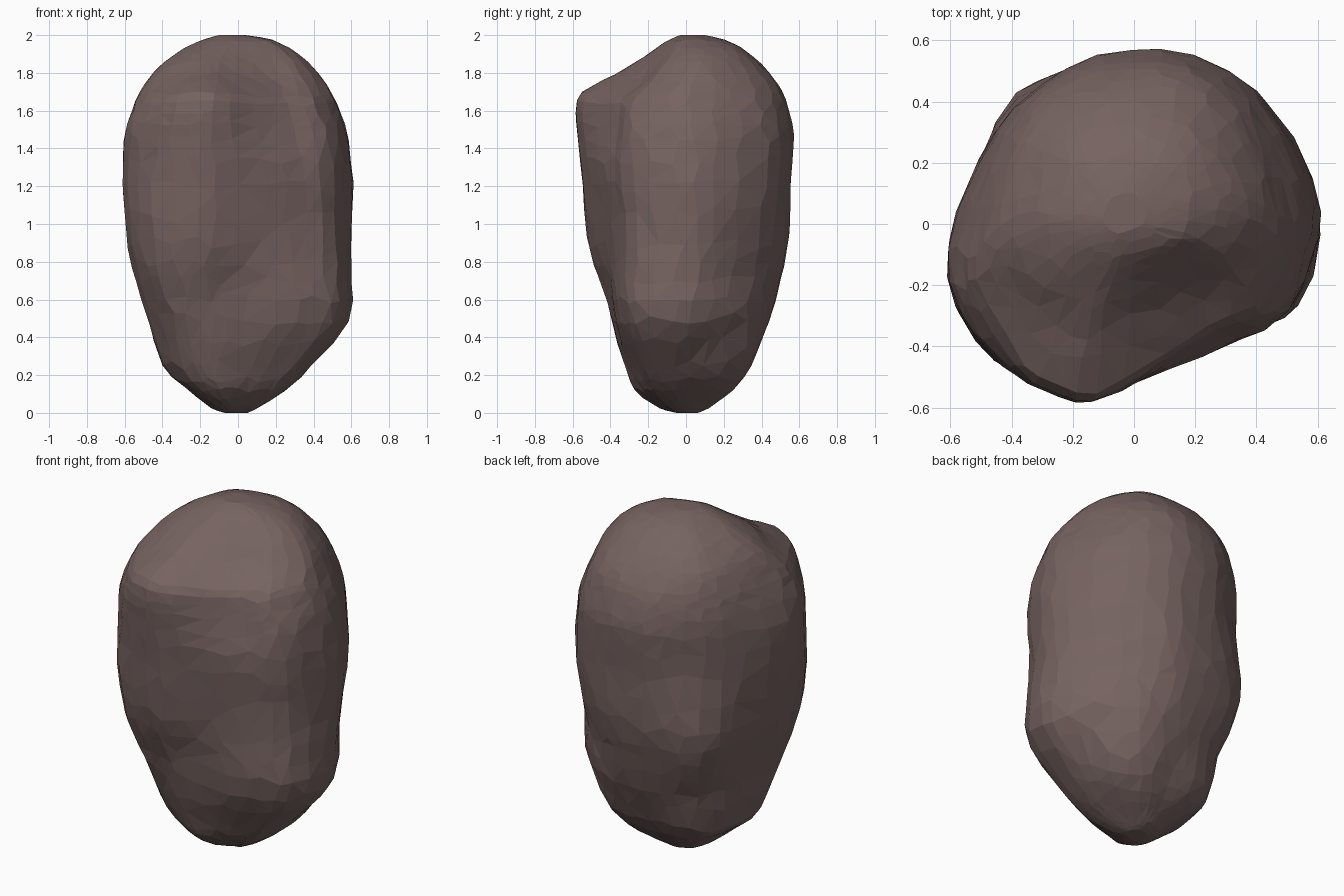
import bpy
import bmesh
import random
from mathutils import Vector, noise

random.seed(4)
cube = bpy.data.objects.get("Cube")
if cube:
    bpy.data.objects.remove(cube, do_unlink=True)

# Stone silhouette by height: z, left x, right x, front y, back y
LEVELS = [
    (0, -.07, .05, -.05, .06), (.03, -.15, .11, -.15, .13),
    (.12, -.26, .24, -.27, .24), (.25, -.4, .365, -.32, .33),
    (.5, -.465, .565, -.4, .45), (.7, -.515, .585, -.445, .5),
    (.9, -.56, .595, -.49, .545), (1.2, -.605, .605, -.54, .555),
    (1.45, -.6, .58, -.57, .57), (1.6, -.56, .535, -.58, .545),
    (1.7, -.52, .49, -.55, .51), (1.8, -.45, .42, -.36, .44),
    (1.9, -.34, .32, -.2, .34), (1.97, -.2, .2, -.1, .22),
    (2, -.1, .04, -.03, .1),
]

# Lopsided cross-section, with a slanted flat front
OUTLINE = [
    (-.6, -.08), (-.51, .22), (-.4, .41), (-.2, .53), (.02, .575), (.22, .555),
    (.425, .425), (.575, .16), (.6, -.06), (.5, -.31), (.35, -.4), (.14, -.49),
    (-.13, -.575), (-.25, -.56), (-.43, -.47), (-.57, -.28),
]

# Local swellings and hollows: centre, push, radius
SWELLINGS = [
    # Front corners and brow
    (Vector((.42, -.25, .48)), Vector((.045, -.06, 0)), .6),
    (Vector((-.42, -.35, .8)), Vector((-.045, -.05, 0)), .6),
    (Vector((.25, -.38, 1.68)), Vector((-.025, .065, -.025)), .45),
    (Vector((-.42, -.35, 1.74)), Vector((.025, .015, -.01)), .3),
    # Front dent
    (Vector((-.05, -.42, .62)), Vector((0, .03, 0)), .3),
    # Back corners
    (Vector((-.36, .38, .75)), Vector((-.035, .035, 0)), .4),
    (Vector((-.42, .4, 1.35)), Vector((.02, -.02, 0)), .4),
    (Vector((-.26, .22, .25)), Vector((-.03, .025, 0)), .3),
    (Vector((.42, .38, .75)), Vector((-.03, -.03, 0)), .45),
    (Vector((.26, .24, .2)), Vector((.05, .05, 0)), .3),
]


def spline(points, t, closed=False):
    """Catmull-Rom point at index position t."""
    n = len(points)
    i = int(t)
    f = t - i
    picks = [(i + k) % n if closed else min(max(i + k, 0), n - 1) for k in (-1, 0, 1, 2)]
    return [b + .5 * f * (c - a + f * (2 * a - 5 * b + 4 * c - d + f * (3 * (b - c) + d - a)))
            for a, b, c, d in zip(*(points[p] for p in picks))]


def surface_point(level, side):
    """Place an outline point inside the bounds of one level."""
    z, x0, x1, y0, y1 = spline(LEVELS, level)
    u, v = spline(OUTLINE, side % len(OUTLINE), closed=True)
    base = Vector(((x0 + x1) / 2 + u / .6 * (x1 - x0) / 2,
                   (y0 + y1) / 2 + v / .575 * (y1 - y0) / 2, z))
    p = base.copy()
    for centre, push, radius in SWELLINGS:
        p += push * max(0, 1 - ((base - centre).length / radius) ** 2) ** 2
    # Weathered unevenness
    if .05 < z < 1.95:
        p += noise.noise_vector(p * 6) * .006
    return p


# Stacked rings with slightly irregular spacing
bm = bmesh.new()
sides = len(OUTLINE) * 2
last = len(LEVELS) - 1
rings = []
for r in range(last * 2 + 1):
    ring = []
    for s in range(sides):
        shift = random.uniform(-.15, .15) if 0 < r < last * 2 else 0
        turn = random.uniform(-.12, .12)
        ring.append(bm.verts.new(surface_point(r / 2 + shift, s / 2 + turn)))
    rings.append(ring)

for low, high in zip(rings, rings[1:]):
    for s in range(sides):
        n = (s + 1) % sides
        bm.faces.new((low[s], low[n], high[n], high[s]))
bm.faces.new(rings[0])
bm.faces.new(rings[-1])

# Chipped flat facets
bmesh.ops.triangulate(bm, faces=bm.faces[:], quad_method='BEAUTY')
bmesh.ops.recalc_face_normals(bm, faces=bm.faces[:])
mesh = bpy.data.meshes.new("stone")
bm.to_mesh(mesh)
bm.free()

# Grey-brown stone colour
colour = (.18, .125, .118, 1)
material = bpy.data.materials.new("grey brown stone")
material.use_nodes = True
material.diffuse_color = colour
shader = next(n for n in material.node_tree.nodes if n.type == 'BSDF_PRINCIPLED')
shader.inputs["Base Color"].default_value = colour
shader.inputs["Roughness"].default_value = .9
mesh.materials.append(material)

stone = bpy.data.objects.new("stone", mesh)
bpy.context.collection.objects.link(stone)
